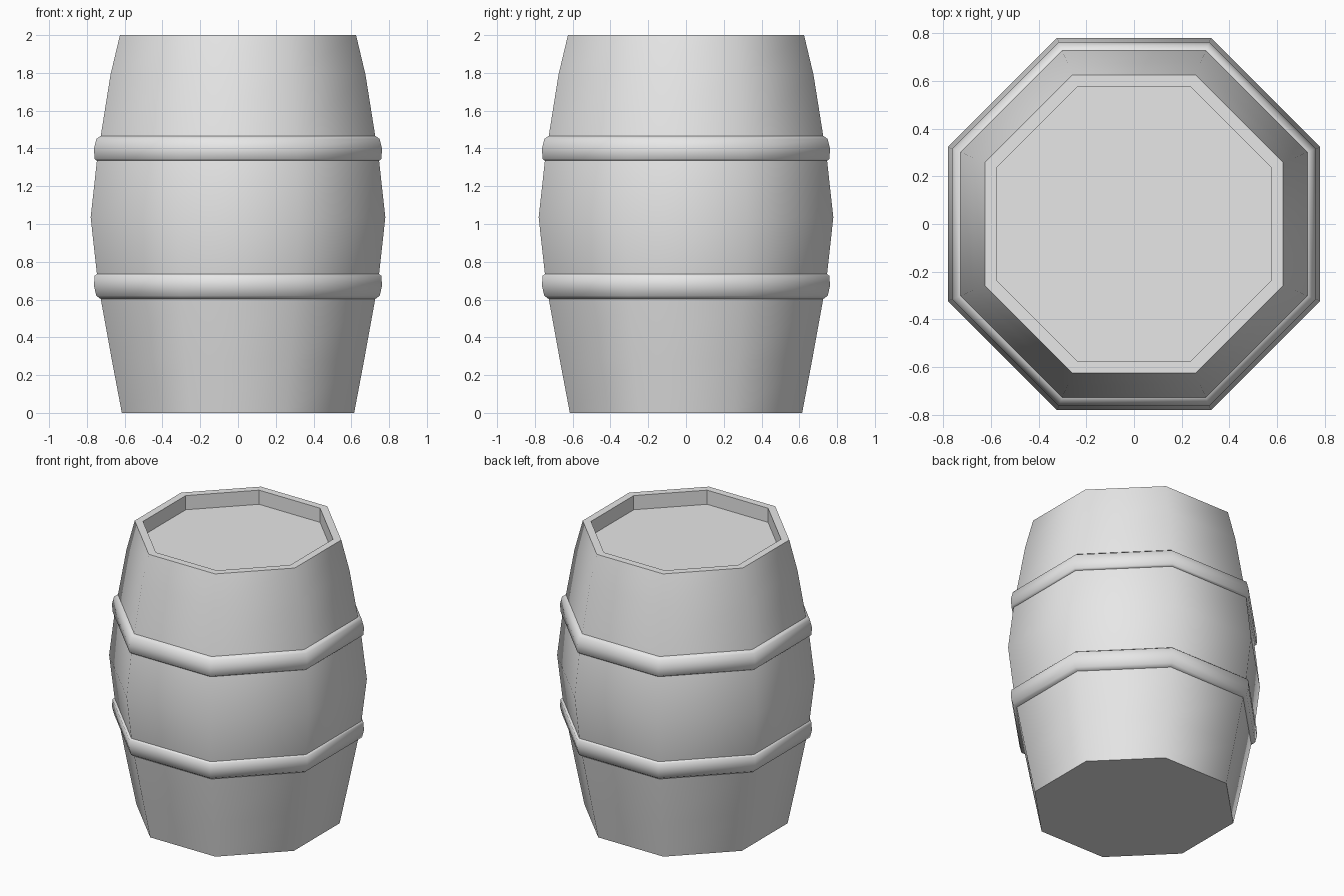
import bpy, bmesh, math

cube = bpy.data.objects.get("Cube")
if cube:
    bpy.data.objects.remove(cube, do_unlink=True)

SIDES = 8
grey = bpy.data.materials.new("plain_grey")
grey.use_nodes = True
grey.diffuse_color = (0.8, 0.8, 0.8, 1)
grey.node_tree.nodes["Principled BSDF"].inputs["Base Color"].default_value = (0.8, 0.8, 0.8, 1)


def lathe(name, profile, closed):
    """Sweep (flat radius, height) points round an octagon; open ends get caps."""
    bm = bmesh.new()
    rings = []
    for flat, z in profile:
        r = flat / math.cos(math.pi / SIDES)
        rings.append([bm.verts.new((r * math.cos(a), r * math.sin(a), z))
                      for a in ((i + 0.5) * math.tau / SIDES for i in range(SIDES))])
    pairs = list(zip(rings, rings[1:]))
    if closed:
        pairs.append((rings[-1], rings[0]))
    else:
        bm.faces.new(rings[0][::-1])
        bm.faces.new(rings[-1])
    for low, high in pairs:
        for i in range(SIDES):
            j = (i + 1) % SIDES
            bm.faces.new((low[i], low[j], high[j], high[i]))
    bmesh.ops.recalc_face_normals(bm, faces=bm.faces)
    mesh = bpy.data.meshes.new(name)
    bm.to_mesh(mesh)
    bm.free()
    mesh.materials.append(grey)
    obj = bpy.data.objects.new(name, mesh)
    bpy.context.collection.objects.link(obj)
    bpy.ops.object.select_all(action='DESELECT')
    obj.select_set(True)
    bpy.context.view_layer.objects.active = obj
    bpy.ops.object.shade_smooth_by_angle(angle=math.radians(50))
    return obj


# Bulging body with a rim and a sunken lid
body = lathe("barrel_body", [
    (0.615, 0), (0.667, 0.275), (0.726, 0.6), (0.747, 0.735), (0.78, 1.035),
    (0.747, 1.335), (0.726, 1.47), (0.675, 1.79), (0.625, 2),
    (0.575, 2), (0.575, 1.9)], closed=False)

# Inner rim walls stay faceted
for face in body.data.polygons:
    if face.center.z > 1.92 and abs(face.normal.z) < 0.05:
        face.use_smooth = False

# Rounded hoops, mirrored about the waist
WAIST = 1.035
hoop = [(0.70, 0.30), (0.748, 0.30), (0.76, 0.29), (0.762, 0.365),
        (0.75, 0.415), (0.727, 0.432), (0.70, 0.432)]
for name, side in (("upper_hoop", 1), ("lower_hoop", -1)):
    lathe(name, [(r, WAIST + side * h) for r, h in
                 [(r, max(h, 0.3) if r < 0.75 else max(h, 0.31)) for r, h in hoop]], closed=True)
